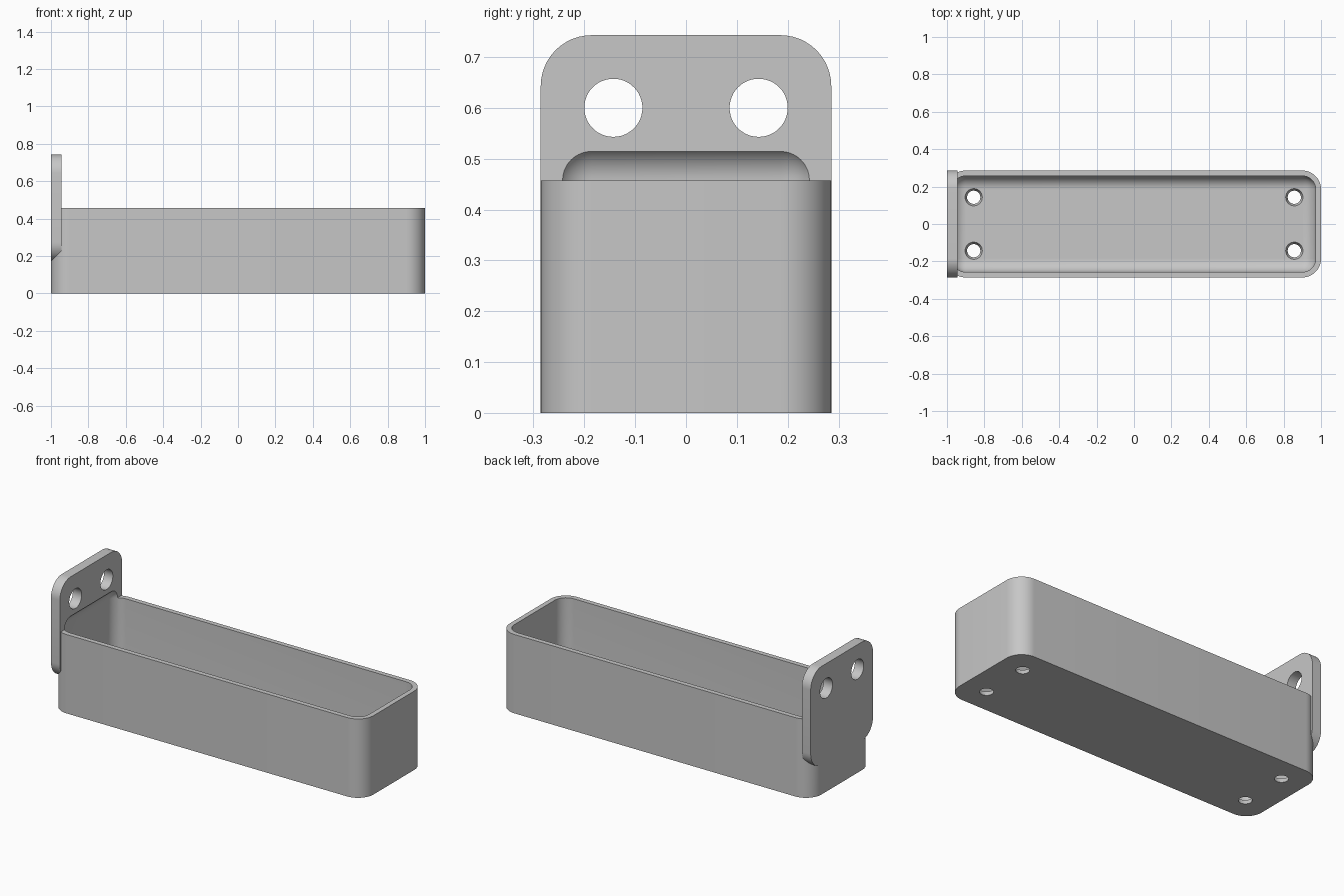
import bpy, bmesh
from math import radians
from mathutils import Vector, Matrix

if "Cube" in bpy.data.objects:
    bpy.data.objects.remove(bpy.data.objects["Cube"])

U = 1 / 35                      # design unit: the tray is 70 units long
HALF_W, HEIGHT, TOP = 10, 16, 26
WALL, PLATE, R_OUT, R_IN = 1, 2, 3.5, 2.5

grey = bpy.data.materials.new("warm_free_grey")
grey.name = "plain_grey"
grey.use_nodes = True
colour = (0.57, 0.57, 0.57, 1)
grey.diffuse_color = colour
grey.node_tree.nodes["Principled BSDF"].inputs["Base Color"].default_value = colour


def finish(name, bm):
    bmesh.ops.recalc_face_normals(bm, faces=bm.faces)
    bm.transform(Matrix.Scale(U, 4))
    mesh = bpy.data.meshes.new(name)
    bm.to_mesh(mesh)
    bm.free()
    mesh.materials.append(grey)
    ob = bpy.data.objects.new(name, mesh)
    bpy.context.collection.objects.link(ob)
    return ob


def rounded_box(name, lo, hi, radius, axis=None):
    """Box with rounded edges: those along one axis, or all of them."""
    lo, hi = Vector(lo), Vector(hi)
    bm = bmesh.new()
    bmesh.ops.create_cube(bm, size=1)
    for v in bm.verts:
        v.co = (lo + hi) / 2 + v.co * (hi - lo)
    edges = [e for e in bm.edges if axis is None or
             abs((e.verts[0].co - e.verts[1].co).normalized()[axis]) > 0.9]
    bmesh.ops.bevel(bm, geom=edges, offset=radius, segments=12,
                    profile=0.5, affect='EDGES')
    return finish(name, bm)


def drill(name, centre, r1, r2, depth, along_x=False):
    bm = bmesh.new()
    turn = Matrix.Rotation(radians(90 if along_x else 0), 4, 'Y')
    bmesh.ops.create_cone(bm, cap_ends=True, segments=48, radius1=r1, radius2=r2,
                          depth=depth, matrix=Matrix.Translation(centre) @ turn)
    return finish(name, bm)


def combine(target, tool, operation):
    mod = target.modifiers.new(operation.title(), 'BOOLEAN')
    mod.operation, mod.solver, mod.object = operation, 'EXACT', tool
    bpy.context.view_layer.objects.active = target
    bpy.ops.object.modifier_apply(modifier=mod.name)
    bpy.data.objects.remove(tool)


# Tray body and square mounting plate
tray = rounded_box("wall_tray", (-35, -HALF_W, 0), (35, HALF_W, HEIGHT), R_OUT, axis=2)
plate = rounded_box("mounting_plate", (-35, -HALF_W, TOP - 2 * HALF_W),
                    (-35 + PLATE, HALF_W, TOP), R_OUT, axis=0)
combine(tray, plate, 'UNION')

# Rounded cavity, reaching up into the plate
cavity = rounded_box("cavity_cutter", (-35 + WALL, -HALF_W + WALL, WALL),
                     (35 - WALL, HALF_W - WALL, HEIGHT + R_IN), R_IN)
combine(tray, cavity, 'DIFFERENCE')

# Wall screw holes and tapered floor holes
for y in (-5, 5):
    hole = drill("plate_hole_cutter", (-34, y, 21), 2, 2, 6, along_x=True)
    combine(tray, hole, 'DIFFERENCE')
    for x in (-30, 30):
        hole = drill("floor_hole_cutter", (x, y, 0.5), 1.05, 1.8, 2)
        combine(tray, hole, 'DIFFERENCE')

# Smooth rounds, sharp rims
bpy.ops.object.select_all(action='DESELECT')
tray.select_set(True)
bpy.context.view_layer.objects.active = tray
bpy.ops.object.shade_smooth_by_angle(angle=radians(30))
